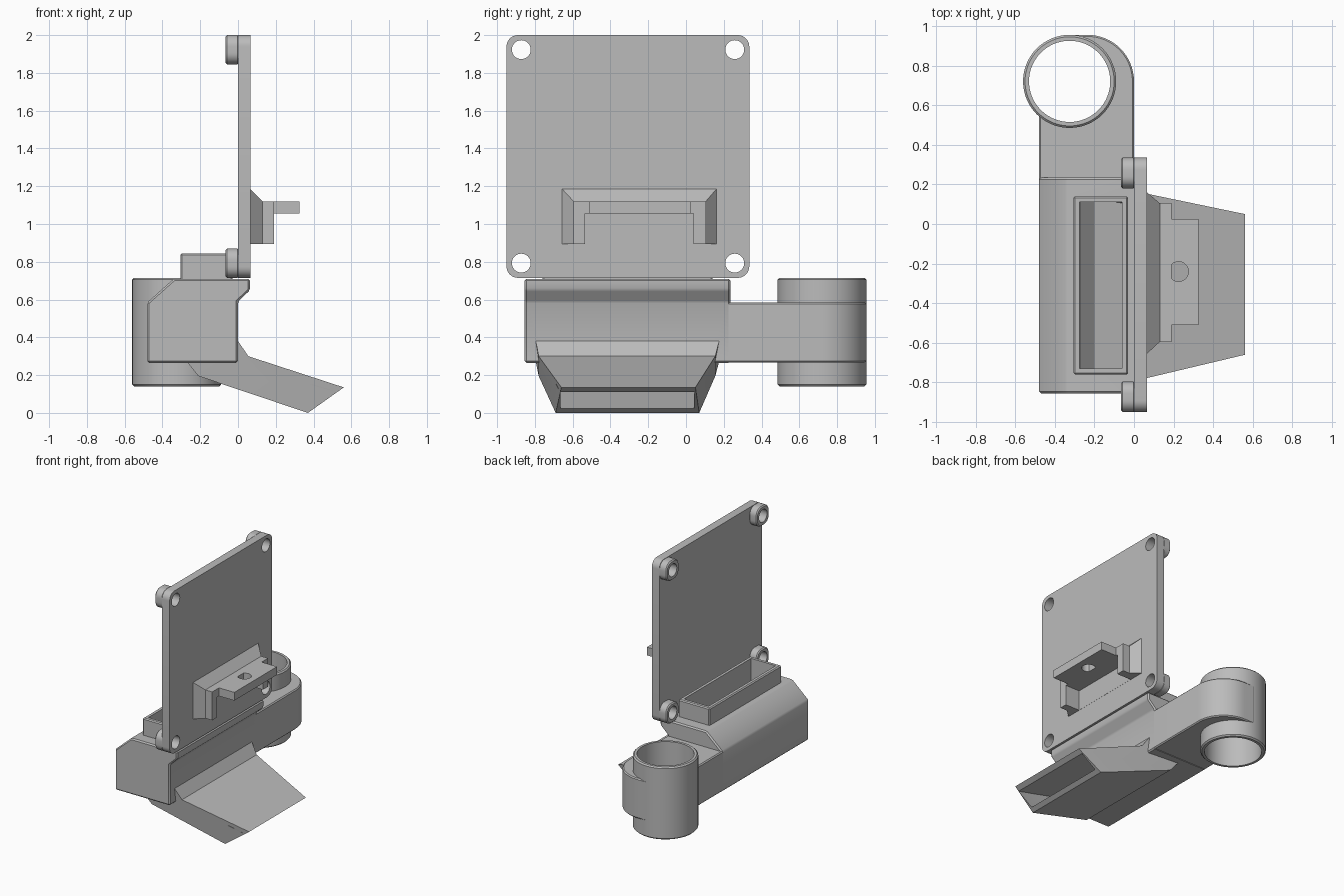
import bpy, bmesh, math
from mathutils import Vector

if "Cube" in bpy.data.objects:
    bpy.data.objects.remove(bpy.data.objects["Cube"])

GREY = (0.5, 0.5, 0.5, 1)
mat = bpy.data.materials.new("plain grey")
mat.use_nodes = True
mat.diffuse_color = GREY
mat.node_tree.nodes["Principled BSDF"].inputs["Base Color"].default_value = GREY


def loft(name, rings):
    """Closed solid through rings of equal point count."""
    bm = bmesh.new()
    vs = [[bm.verts.new(p) for p in ring] for ring in rings]
    n = len(vs[0])
    for a, b in zip(vs, vs[1:]):
        for i in range(n):
            j = (i + 1) % n
            bm.faces.new((a[i], a[j], b[j], b[i]))
    bm.faces.new(vs[0])
    bm.faces.new(vs[-1])
    bmesh.ops.recalc_face_normals(bm, faces=bm.faces)
    me = bpy.data.meshes.new(name)
    bm.to_mesh(me)
    bm.free()
    me.materials.append(mat)
    ob = bpy.data.objects.new(name, me)
    bpy.context.collection.objects.link(ob)
    return ob


def prism(name, axis, pts, lo, hi):
    """Extrude a 2D outline along an axis."""
    k = "xyz".index(axis)

    def ring(h):
        return [Vector(p[:k] + (h,) + p[k:]) for p in pts]
    return loft(name, [ring(lo), ring(hi)])


def rect(a0, a1, b0, b1):
    return [(a0, b0), (a1, b0), (a1, b1), (a0, b1)]


def arc(a, b, r, start, end, n):
    steps = [math.radians(start + (end - start) * i / n) for i in range(n + 1)]
    return [(a + r * math.cos(t), b + r * math.sin(t)) for t in steps]


def circle(a, b, r, n=48):
    return arc(a, b, r, 0, 360, n)[:-1]


def rounded(a0, a1, b0, b1, r):
    corners = [(a1 - r, b1 - r), (a0 + r, b1 - r), (a0 + r, b0 + r), (a1 - r, b0 + r)]
    return [p for i, (a, b) in enumerate(corners) for p in arc(a, b, r, 90 * i, 90 * i + 90, 8)]


def apply(ob, mod):
    bpy.context.view_layer.objects.active = ob
    bpy.ops.object.modifier_apply(modifier=mod.name)


def bevel(ob, width):
    m = ob.modifiers.new("edge", "BEVEL")
    m.width, m.segments = width, 1
    m.limit_method, m.angle_limit = "ANGLE", math.radians(32)
    apply(ob, m)


def cut(ob, *cutters):
    for c in cutters:
        m = ob.modifiers.new("cut", "BOOLEAN")
        m.operation, m.solver, m.object = "DIFFERENCE", "EXACT", c
        apply(ob, m)


parts, cutters = [], []

# Upright plate with four corner lugs and screw holes
Y0, Y1, Z0, Z1 = -0.95, 0.335, 0.715, 2.0
plate = prism("mounting_plate", "x", rounded(Y0, Y1, Z0, Z1, 0.06), 0, 0.065)
parts.append(plate)
for y, side in ((Y0, "front"), (Y1 - 0.155, "back")):
    for z, level in ((Z0, "lower"), (Z1 - 0.155, "upper")):
        lug = prism(f"{level}_{side}_lug", "x", rounded(y, y + 0.155, z, z + 0.155, 0.06), -0.065, 0.005)
        bevel(lug, 0.008)
        hole = prism("screw_hole", "x", circle(y + 0.078, z + 0.078, 0.05, 32), -0.2, 0.2)
        cut(plate, hole)
        cut(lug, hole)
        cutters.append(hole)
        parts.append(lug)

# Sloped U-shaped bracket and drilled shelf on the plate
def u_ring(x, y0, y1, top):
    return [(x, a, b) for a, b in rect(y0, y1, 0.895, top)]

bracket = loft("shelf_bracket", [u_ring(0.06, -0.66, 0.165, 1.19),
                                 u_ring(0.13, -0.595, 0.105, 1.12),
                                 u_ring(0.19, -0.595, 0.105, 1.12)])
gap = prism("bracket_gap", "x", rect(-0.535, 0.04, 0.8, 1.055), 0.066, 0.3)
cut(bracket, gap)
shelf = prism("shelf", "z", rect(0.12, 0.325, -0.51, 0.025), 1.055, 1.12)
shelf_hole = prism("shelf_hole", "z", circle(0.225, -0.24, 0.05, 32), 1, 1.2)
cut(shelf, shelf_hole)
cutters += [gap, shelf_hole]
parts += [bracket, shelf]

# Hollow air path: inlet shaft and outlet channel
def section(bottom, top, yb, yt):
    return [(bottom[0], yb[0], bottom[1]), (bottom[0], yb[1], bottom[1]),
            (top[0], yt[1], top[1]), (top[0], yt[0], top[1])]

shaft = prism("inlet_shaft", "z", rect(-0.275, -0.06, -0.73, 0.11), 0.305, 1)
IN_A, IN_B, IN_C = (-0.735, 0.115), (-0.75, 0.125), (-0.655, 0.035)
channel = loft("outlet_channel", [section((-0.276, 0.31), (-0.04, 0.37), IN_A, IN_A),
                                  section((-0.2, 0.22), (0.03, 0.27), IN_B, IN_B),
                                  section((0.46, 0.004), (0.587, 0.09), IN_C, IN_C)])
cutters += [shaft, channel]

# Duct body
body = prism("duct_body", "y", [(-0.48, 0.265), (-0.48, 0.585), (-0.34, 0.71), (0.064, 0.71),
                                (0.064, 0.65), (0, 0.59), (0, 0.265)], -0.855, 0.235)
bevel(body, 0.01)
cut(body, shaft, channel)

# Inlet collar
collar = prism("inlet_collar", "z", rect(-0.305, -0.03, -0.76, 0.14), 0.69, 0.845)
bevel(collar, 0.008)
cut(collar, shaft)

# Tapered outlet nozzle
A, B = (-0.795, 0.175), (-0.78, 0.155)
nozzle = loft("outlet_nozzle", [section((-0.27, 0.27), (0, 0.38), A, A),
                                section((-0.21, 0.195), (0.055, 0.3), B, B),
                                section((0.37, 0), (0.56, 0.135), (-0.69, 0.07), (-0.66, 0.05))])
cut(nozzle, shaft, channel)

# Side arm and open tube
CX, CY = -0.325, 0.72
arm_outline = [(-0.48, 0.2), (0, 0.2)] + arc(-0.235, CY, 0.235, 0, 90, 16) + [(CX, 0.955), (-0.48, CY)]
arm = prism("tube_arm", "z", arm_outline, 0.268, 0.585)
bevel(arm, 0.008)
tube = prism("tube", "z", circle(CX, CY, 0.235, 64), 0.14, 0.715)
bevel(tube, 0.01)
bore = prism("tube_bore", "z", circle(CX, CY, 0.205, 64), 0, 1)
cut(arm, bore, shaft)
cut(tube, bore)
cutters.append(bore)
parts += [body, collar, nozzle, arm, tube]

for c in cutters:
    bpy.data.objects.remove(c)

# Smooth round walls, keep corners crisp
bpy.ops.object.select_all(action="DESELECT")
for ob in parts:
    ob.select_set(True)
bpy.context.view_layer.objects.active = plate
bpy.ops.object.shade_smooth_by_angle(angle=math.radians(25))
